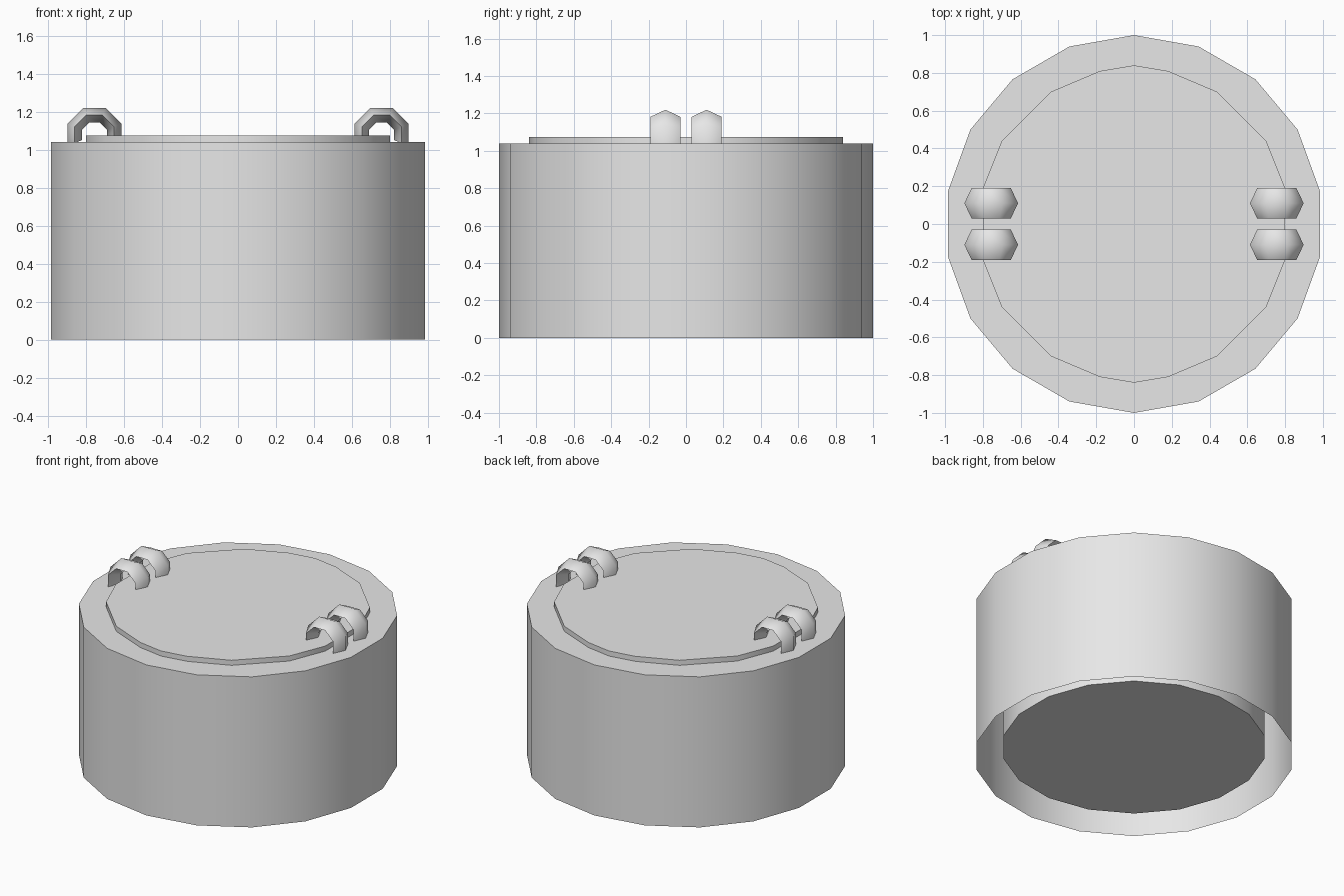
import bpy
import math
from math import cos, sin, radians

cube = bpy.data.objects.get("Cube")
if cube:
    bpy.data.objects.remove(cube, do_unlink=True)

grey = bpy.data.materials.new("light_grey")
grey.use_nodes = True
grey.diffuse_color = (0.8, 0.8, 0.8, 1)
grey.node_tree.nodes["Principled BSDF"].inputs["Base Color"].default_value = (0.8, 0.8, 0.8, 1)


def add_part(name, verts, faces, smooth_angle):
    mesh = bpy.data.meshes.new(name)
    mesh.from_pydata(verts, [], faces)
    mesh.materials.append(grey)
    obj = bpy.data.objects.new(name, mesh)
    bpy.context.collection.objects.link(obj)
    bpy.ops.object.select_all(action="DESELECT")
    obj.select_set(True)
    bpy.context.view_layer.objects.active = obj
    bpy.ops.object.shade_smooth_by_angle(angle=radians(smooth_angle))
    return obj


def prism(name, outline, z0, z1, top=False, bottom=False):
    """Wall around a counter-clockwise outline, with optional end caps."""
    n = len(outline)
    verts = [(x, y, z) for z in (z0, z1) for x, y in outline]
    faces = [(i, (i + 1) % n, n + (i + 1) % n, n + i) for i in range(n)]
    if top:
        faces.append(tuple(range(n, 2 * n)))
    if bottom:
        faces.append(tuple(reversed(range(n))))
    return add_part(name, verts, faces, 35)


def ngon(radius, sides=18):
    step = math.tau / sides
    return [(radius * cos(math.pi / 2 + i * step), radius * sin(math.pi / 2 + i * step))
            for i in range(sides)]


# Outer shell, open underneath, with a slightly raised drum inside
prism("outer_shell", ngon(1.0), 0, 1.04, top=True)
prism("inner_drum", ngon(0.83), 0.065, 1.04, bottom=True)

# Raised lid, mirrored from one quarter of its outline
quarter = [(0.80, 0.19), (0.70, 0.44), (0.44, 0.70), (0.18, 0.81)]
half = quarter + [(0, 0.84)] + [(-x, y) for x, y in reversed(quarter)]
lid_outline = half + [(-x, -y) for x, y in half]
prism("lid", lid_outline, 1.04, 1.075, top=True)


# Arched loops: a diamond section swept over the upper part of an octagon
def arch(name, cx, cy, cz=1.078):
    section = [(0.142, 0), (0.104, 0.08), (0.066, 0), (0.104, -0.08)]
    k = len(section)
    verts, faces = [], []
    for i in range(6):
        a = radians(-22.5 + 45 * i)
        for r, dy in section:
            r /= cos(radians(22.5))
            verts.append((cx + r * cos(a), cy + dy, cz + r * sin(a)))
    for i in range(5):
        for j in range(k):
            a, b = i * k + j, i * k + (j + 1) % k
            faces.append((a, b, b + k, a + k))
    faces.append(tuple(reversed(range(k))))
    faces.append(tuple(range(5 * k, 6 * k)))
    return add_part(name, verts, faces, 60)


for side, sx in (("left", 1), ("right", -1)):
    for end, sy in (("front", -1), ("back", 1)):
        arch(f"{side}_{end}_loop", sx * 0.756, sy * 0.11)
